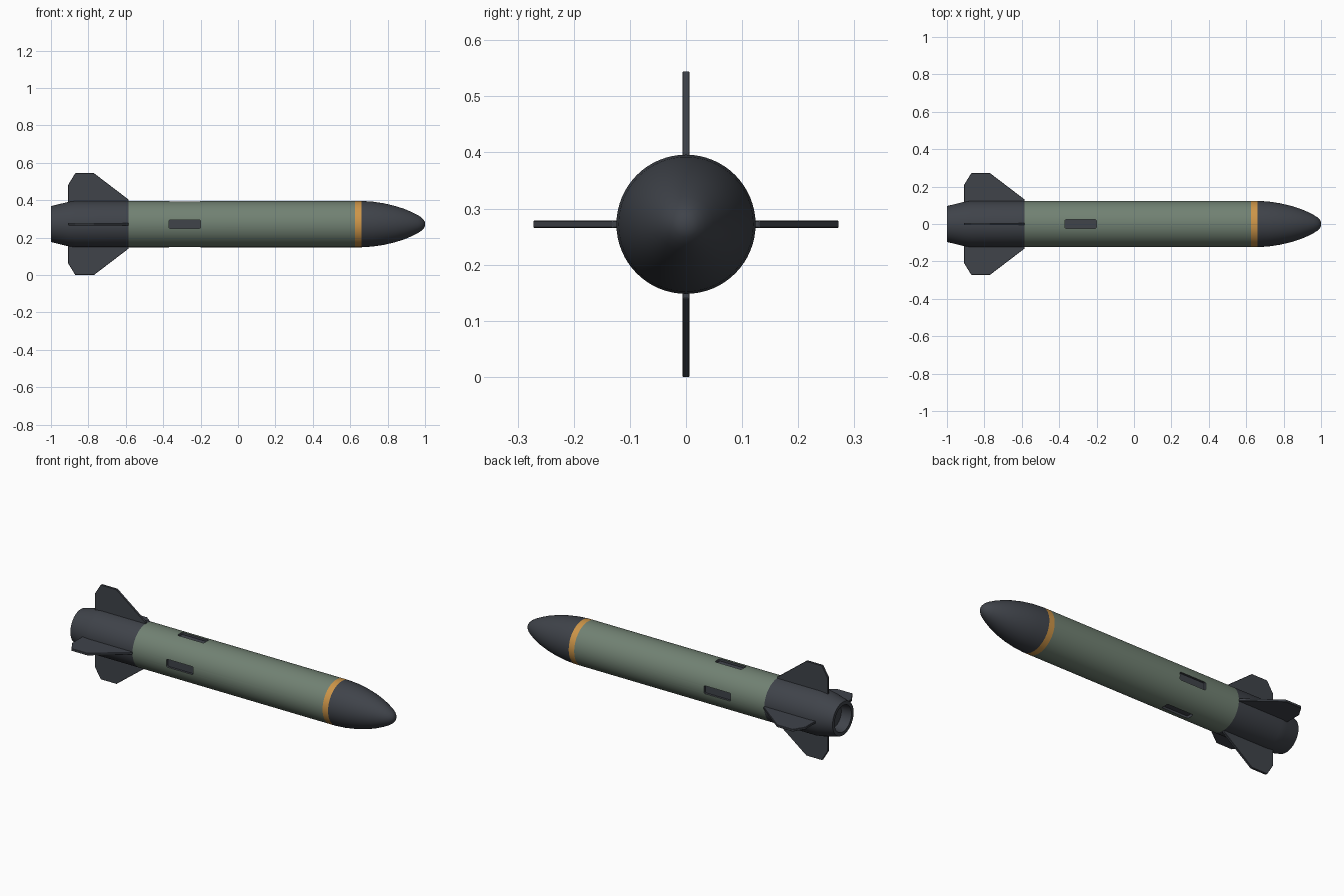
import bpy, bmesh, math
from mathutils import Matrix, Vector

if "Cube" in bpy.data.objects:
    bpy.data.objects.remove(bpy.data.objects["Cube"])

AXIS_Z = 0.272
R = 0.124
SEGMENTS = 64


def material(name, rgb):
    m = bpy.data.materials.new(name)
    m.use_nodes = True
    m.diffuse_color = (*rgb, 1)
    m.node_tree.nodes["Principled BSDF"].inputs["Base Color"].default_value = (*rgb, 1)
    return m


GREEN = material("olive green", (0.165, 0.22, 0.17))
DARK = material("dark grey", (0.05, 0.056, 0.068))
ORANGE = material("warm orange", (0.61, 0.3, 0.065))


def add_object(name, bm, mat):
    bmesh.ops.recalc_face_normals(bm, faces=bm.faces)
    mesh = bpy.data.meshes.new(name)
    bm.to_mesh(mesh)
    bm.free()
    mesh.materials.append(mat)
    obj = bpy.data.objects.new(name, mesh)
    obj.location.z = AXIS_Z
    bpy.context.collection.objects.link(obj)
    return obj


def smooth(obj, angle=30):
    bpy.ops.object.select_all(action="DESELECT")
    obj.select_set(True)
    bpy.context.view_layer.objects.active = obj
    bpy.ops.object.shade_smooth_by_angle(angle=math.radians(angle))


def lathe(name, profile, mat):
    """Spin (x, radius) points around the long axis and cap both ends."""
    bm = bmesh.new()
    rings = []
    for x, r in profile:
        angles = [2 * math.pi * i / SEGMENTS for i in range(SEGMENTS)]
        rings.append([bm.verts.new((x, r * math.cos(a), r * math.sin(a))) for a in angles])
    for a, b in zip(rings, rings[1:]):
        for i in range(SEGMENTS):
            j = (i + 1) % SEGMENTS
            bm.faces.new((a[i], a[j], b[j], b[i]))
    bm.faces.new(rings[0])
    bm.faces.new(rings[-1])
    return add_object(name, bm, mat)


def plate(bm, outline, thickness):
    """Extrude an (x, z) outline symmetrically in y."""
    face = bm.faces.new([bm.verts.new((x, -thickness / 2, z)) for x, z in outline])
    new = bmesh.ops.extrude_face_region(bm, geom=[face])["geom"]
    verts = [v for v in new if isinstance(v, bmesh.types.BMVert)]
    bmesh.ops.translate(bm, verts=verts, vec=Vector((0, thickness, 0)))


# Main tube with four recessed side slots
body = lathe("body_tube", [(-0.585, R), (0.625, R)], GREEN)
body.data.materials.append(DARK)
for k in range(4):
    bm = bmesh.new()
    bmesh.ops.create_cube(bm, size=1, matrix=Matrix.Translation((-0.285, 0, R + 0.01))
                          @ Matrix.Diagonal((0.17, 0.046, 0.05, 1)))
    corners = [e for e in bm.edges if abs(e.verts[0].co.z - e.verts[1].co.z) > 0.01]
    bmesh.ops.bevel(bm, geom=corners, offset=0.008, segments=3, affect="EDGES", profile=0.5)
    bmesh.ops.rotate(bm, verts=bm.verts, matrix=Matrix.Rotation(k * math.pi / 2, 3, "X"))
    cutter = add_object("slot_cutter", bm, DARK)
    cutter.hide_render = True
    cut = body.modifiers.new("slot", "BOOLEAN")
    cut.operation = "DIFFERENCE"
    cut.solver = "EXACT"
    cut.material_mode = "TRANSFER"
    cut.object = cutter
    bpy.context.view_layer.objects.active = body
    bpy.ops.object.modifier_apply(modifier=cut.name)
    bpy.data.objects.remove(cutter)
smooth(body)

# Coloured band behind the nose
smooth(lathe("nose_band", [(0.625, R), (0.66, R)], ORANGE))

# Rounded nose cone
nose = [(0.66, R), (0.72, 0.12), (0.78, 0.111), (0.84, 0.097), (0.89, 0.081),
        (0.93, 0.064), (0.96, 0.049), (0.98, 0.036), (0.993, 0.023), (1.0, 0.01)]
smooth(lathe("nose_cone", nose, DARK), 40)

# Tail section tapering to a hollow exhaust
tail = [(-0.585, R), (-0.87, R), (-0.91, 0.118), (-1.0, 0.096),
        (-1.0, 0.076), (-0.94, 0.07)]
smooth(lathe("tail_section", tail, DARK))

# Four swept fins around the tail
fin = [(-0.585, 0.08), (-0.585, 0.131), (-0.77, 0.272), (-0.87, 0.272),
       (-0.908, 0.21), (-0.908, 0.08)]
for k, side in enumerate(("top", "right", "bottom", "left")):
    bm = bmesh.new()
    plate(bm, fin, 0.013)
    bmesh.ops.bevel(bm, geom=bm.edges[:], offset=0.0015, segments=1, affect="EDGES")
    bmesh.ops.rotate(bm, verts=bm.verts, matrix=Matrix.Rotation(k * math.pi / 2, 3, "X"))
    add_object("tail_fin_" + side, bm, DARK)
